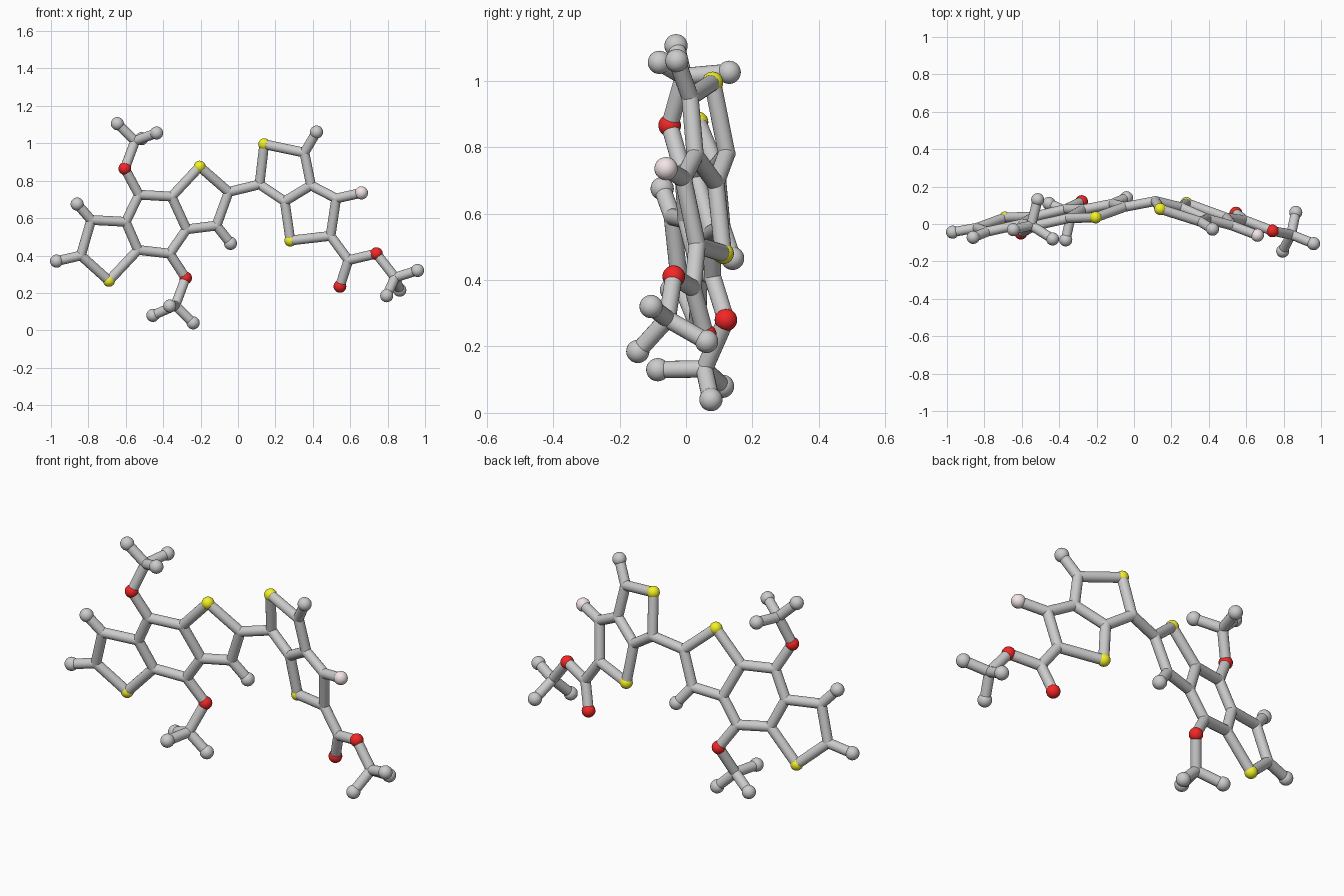
import bpy, bmesh
from mathutils import Vector, Matrix

if "Cube" in bpy.data.objects:
    bpy.data.objects.remove(bpy.data.objects["Cube"])

STICK = 0.026


def plane(a, b, c):
    """Depth of a flat molecule half as a function of x and z."""
    return lambda x, z: Vector((x, a + b * x + c * z, z))


left = plane(0.228, 0.215, -0.17)
right = plane(0.285, -0.348, -0.157)

# Left flat half: three fused rings with two oxygen arms
L = dict(h1=(-.97, .37), c1=(-.84, .40), c2=(-.785, .59), h2=(-.86, .675),
         s1=(-.69, .265), c3=(-.60, .58), c4=(-.535, .43), c5=(-.53, .725),
         c6=(-.355, .715), c7=(-.275, .54), c8=(-.365, .41), s2=(-.205, .875),
         c9=(-.05, .74), c10=(-.115, .56), h10=(-.04, .465),
         o1=(-.605, .865), o2=(-.28, .28))
# Right flat half: two fused rings with the ester arm
R = dict(c11=(.115, .78), s3=(.14, .995), c12=(.355, .95), h12=(.42, 1.06),
         c13=(.39, .775), c14=(.25, .69), s4=(.28, .48), c15=(.495, .505),
         c16=(.525, .705), f1=(.66, .735), c17=(.59, .375),
         o3=(.545, .235), o4=(.74, .41))
atoms = {k: left(*v) for k, v in L.items()}
atoms.update({k: right(*v) for k, v in R.items()})

bonds = """h1-c1 c1-c2 c2-h2 c1-s1 s1-c4 c2-c3 c3-c4 c3-c5 c5-c6 c6-c7 c7-c8 c8-c4
c6-s2 s2-c9 c9-c10 c10-c7 c10-h10 c5-o1 c8-o2 c9-c11 c11-s3 s3-c12 c12-h12
c12-c13 c13-c14 c14-c11 c14-s4 s4-c15 c15-c16 c16-c13 c16-f1 c15-c17 c17-o3
c17-o4"""
bonds = [b.split("-") for b in bonds.split()]


def methyl(name, oxygen, tips):
    """Three-pronged end group; its hub is the mean of its four neighbours."""
    tips = [Vector(t) for t in tips]
    hub = "c_" + name
    atoms[hub] = (sum(tips, Vector()) + atoms[oxygen]) / 4
    bonds.append((oxygen, hub))
    for i, t in enumerate(tips):
        atoms[f"h_{name}{i}"] = t
        bonds.append((hub, f"h_{name}{i}"))


methyl("top", "o1", [(-.645, -.03, 1.105), (-.435, -.08, 1.055), (-.515, .13, 1.025)])
methyl("low", "o2", [(-.455, .11, .08), (-.24, .075, .04), (-.365, -.085, .13)])
methyl("end", "o4", [(.96, -.105, .32), (.795, -.145, .185), (.865, .062, .215)])


def finish(bm, name, color=None):
    me = bpy.data.meshes.new(name)
    bm.to_mesh(me)
    bm.free()
    ob = bpy.data.objects.new(name, me)
    bpy.context.collection.objects.link(ob)
    if color:
        mat = bpy.data.materials.new(name)
        mat.diffuse_color = color
        mat.use_nodes = True
        mat.node_tree.nodes["Principled BSDF"].inputs["Base Color"].default_value = mat.diffuse_color
        me.materials.append(mat)
    bpy.ops.object.select_all(action='DESELECT')
    ob.select_set(True)
    bpy.context.view_layer.objects.active = ob
    bpy.ops.object.shade_smooth_by_angle()


# Bond sticks
bm = bmesh.new()
for a, b in bonds:
    p, q = atoms[a], atoms[b]
    d = q - p
    m = Matrix.Translation((p + q) / 2) @ d.to_track_quat('Z', 'Y').to_matrix().to_4x4()
    bmesh.ops.create_cone(bm, cap_ends=True, segments=20, radius1=STICK,
                          radius2=STICK, depth=d.length, matrix=m)
finish(bm, "bond_sticks")

# Atom balls, one object per kind
kinds = {"c": ("carbon_joints", STICK + .0005, None),
         "h": ("hydrogen_balls", .035, None),
         "s": ("sulfur_balls", .032, (.9, .88, .02, 1)),
         "o": ("oxygen_balls", .034, (.9, .02, .02, 1)),
         "f": ("fluorine_ball", .035, (.9, .78, .8, 1))}
for key, (name, r, color) in kinds.items():
    bm = bmesh.new()
    for atom, p in atoms.items():
        if atom[0] == key:
            bmesh.ops.create_uvsphere(bm, u_segments=24, v_segments=14, radius=r,
                                      matrix=Matrix.Translation(p))
    finish(bm, name, color)
